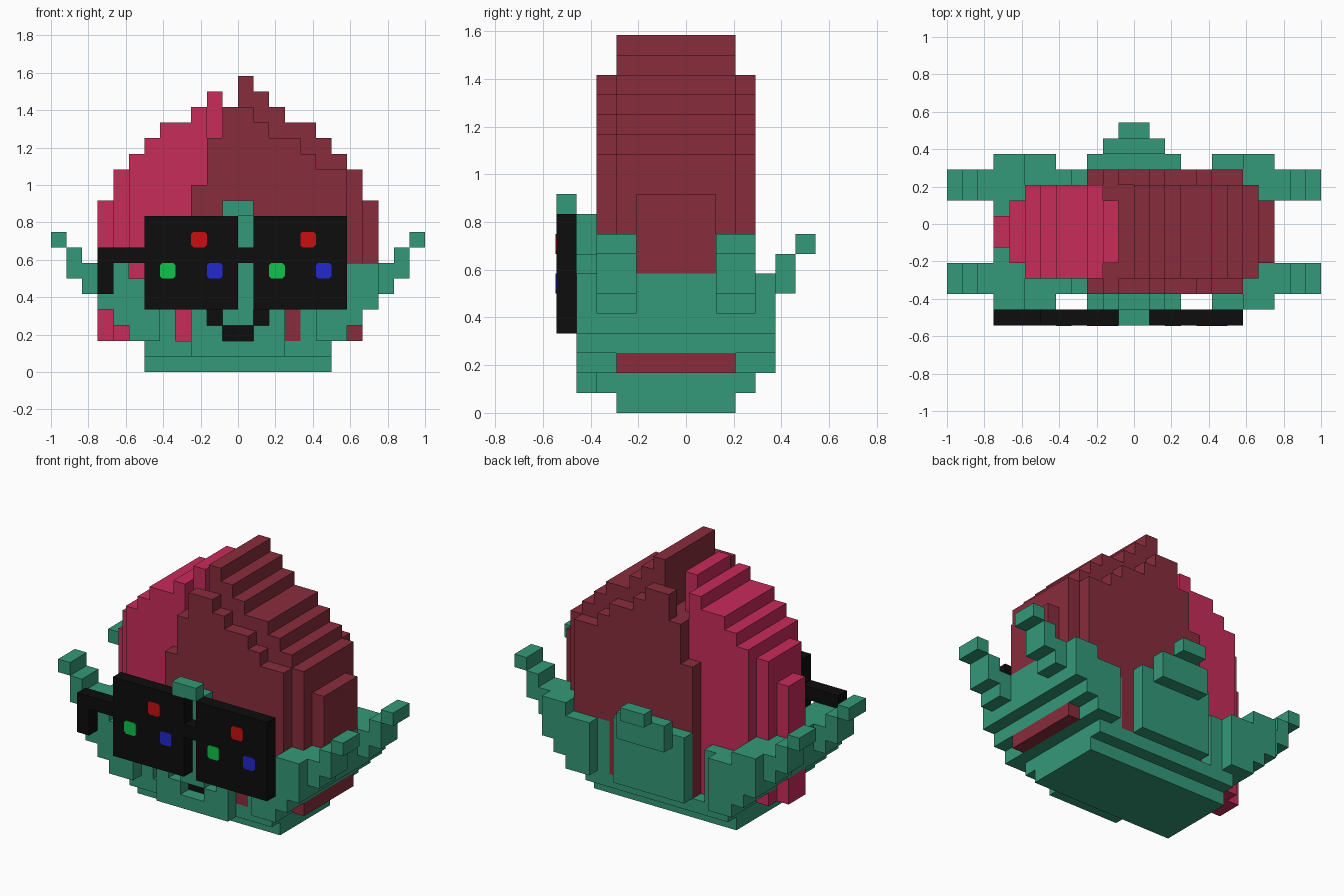
import bpy, bmesh, math

if "Cube" in bpy.data.objects:
    bpy.data.objects.remove(bpy.data.objects["Cube"])

U = 1 / 12  # one block


def material(name, rgb):
    m = bpy.data.materials.new(name)
    m.diffuse_color = (*rgb, 1)
    m.use_nodes = True
    m.node_tree.nodes["Principled BSDF"].inputs["Base Color"].default_value = m.diffuse_color
    return m


GREEN = material("leaf_green", (0.034, 0.319, 0.188))
PINK = material("pink", (0.578, 0.025, 0.102))
MAROON = material("maroon", (0.246, 0.026, 0.045))
BLACK = material("black", (0.004, 0.004, 0.004))
RED = material("lens_red", (0.578, 0.005, 0.005))
LIME = material("lens_green", (0.005, 0.546, 0.07))
BLUE = material("lens_blue", (0.017, 0.021, 0.61))

cells = {}   # block position -> part name; the first part placed keeps the cell
colours = {}


def box(part, mat, x0, x1, y0, y1, z0, z1):
    colours[part] = mat
    for x in range(x0, x1):
        for y in range(y0, y1):
            for z in range(z0, z1):
                cells.setdefault((x, y, z), part)


# glasses: two frames, bridge and bent temple
for x0, x1, z0, z1 in ((-6, 0, 4, 10), (1, 7, 4, 10), (0, 1, 7, 8),
                       (-9, -6, 7, 8), (-9, -8, 5, 8)):
    box("glasses", BLACK, x0, x1, 0, 1, z0, z1)

# mouth, seen through gaps in the front leaf
for x0, x1, z in ((-2, -1, 3), (1, 2, 3), (-1, 1, 2)):
    box("mouth", BLACK, x0, x1, 2, 3, z, z + 1)

# base
box("base", GREEN, -6, 6, 3, 9, 0, 1)
box("base", GREEN, -6, 6, 2, 10, 1, 2)

# front leaf with the mouth opening and a curled tip
for x0, x1, z0, z1 in ((-3, 3, 1, 2), (-3, -1, 2, 3), (1, 3, 2, 3),
                       (-3, -2, 3, 4), (-1, 1, 3, 4), (2, 3, 3, 4),
                       (-3, 3, 4, 7), (-2, 2, 7, 8), (-1, 1, 8, 10)):
    box("front_leaf", GREEN, x0, x1, 1, 2, z0, z1)
box("front_leaf", GREEN, -1, 1, 0, 1, 10, 11)

# back leaf, curling outwards
box("back_leaf", GREEN, -3, 3, 10, 11, 2, 7)
box("back_leaf", GREEN, -2, 2, 11, 12, 6, 8)
box("back_leaf", GREEN, -1, 1, 12, 13, 8, 9)

# side leaves, each with two rising tips, mirrored in x
SIDE = [(4, 5, 2, 10, 2, 6), (5, 7, 1, 11, 2, 6),
        (7, 8, 1, 11, 3, 7), (8, 9, 1, 11, 4, 7)]
for y in (2, 8):
    SIDE += [(9, 10, y, y + 2, 5, 7), (10, 11, y, y + 2, 6, 8),
             (11, 12, y, y + 2, 8, 9)]
for x0, x1, *rest in SIDE:
    box("right_leaf", GREEN, x0, x1, *rest)
    box("left_leaf", GREEN, -x1, -x0, *rest)

# pink half of the bulb: x start, x end, y start, y end, top
for x0, x1, y0, y1, top in ((-9, -8, 5, 7, 11), (-8, -7, 4, 8, 13),
                            (-7, -6, 3, 9, 14), (-6, -5, 3, 9, 15),
                            (-5, -3, 3, 9, 16), (-3, -2, 3, 9, 17),
                            (-2, -1, 4, 8, 18)):
    box("pink_petal", PINK, x0, x1, y0, y1, 2, top)

# dark half: tall core columns, then thin lower layers front and back
for x0, x1, top in ((-1, 0, 15), (0, 1, 19), (1, 2, 18), (2, 3, 17),
                    (3, 5, 16), (5, 6, 15), (6, 7, 14), (7, 8, 13)):
    box("dark_petal", MAROON, x0, x1, 3, 9, 2, top)
box("dark_petal", MAROON, 8, 9, 4, 8, 7, 11)
for x0, x1, top in ((-3, -2, 12), (-2, -1, 15), (-1, 1, 17), (1, 2, 16),
                    (2, 4, 15), (4, 5, 14), (5, 7, 13)):
    for y in (2, 9):
        box("dark_petal", MAROON, x0, x1, y, y + 1, 2, top)
for y in (3, 8):
    box("dark_petal", MAROON, -2, -1, y, y + 1, 2, 15)


def point(x, y, z):
    return (x * U, (y - 6.5) * U, z * U)


def add_object(name, bm, mat):
    me = bpy.data.meshes.new(name)
    bm.to_mesh(me)
    bm.free()
    me.materials.append(mat)
    bpy.context.collection.objects.link(bpy.data.objects.new(name, me))


# outer skin of each part, with flat areas merged
for part, mat in colours.items():
    bm = bmesh.new()
    verts = {}
    for cell, owner in cells.items():
        if owner != part:
            continue
        for axis in range(3):
            a, b = (axis + 1) % 3, (axis + 2) % 3
            for side in (0, 1):
                near = list(cell)
                near[axis] += 2 * side - 1
                if tuple(near) in cells:
                    continue
                loop = []
                for da, db in ((0, 0), (1, 0), (1, 1), (0, 1)):
                    c = list(cell)
                    c[axis] += side
                    c[a] += da
                    c[b] += db
                    c = tuple(c)
                    if c not in verts:
                        verts[c] = bm.verts.new(point(*c))
                    loop.append(verts[c])
                bm.faces.new(loop if side else loop[::-1])
    bmesh.ops.dissolve_limit(bm, angle_limit=math.radians(1),
                             verts=bm.verts, edges=bm.edges)
    add_object(part, bm, mat)

# coloured lights on the lenses: small plates with clipped corners
for side, offset in (("left", 0), ("right", 7)):
    for name, x, z, mat in (("red", -3, 8, RED), ("green", -5, 6, LIME),
                            ("blue", -2, 6, BLUE)):
        bm = bmesh.new()
        k = 0.15
        outline = ((k, 0), (1 - k, 0), (1, k), (1, 1 - k),
                   (1 - k, 1), (k, 1), (0, 1 - k), (0, k))
        front = [bm.verts.new(point(x + offset + u, -0.05, z + v)) for u, v in outline]
        back = [bm.verts.new(point(x + offset + u, 0, z + v)) for u, v in outline]
        bm.faces.new(front)
        for i in range(8):
            j = (i + 1) % 8
            bm.faces.new((front[j], front[i], back[i], back[j]))
        add_object(f"{side}_{name}_light", bm, mat)
